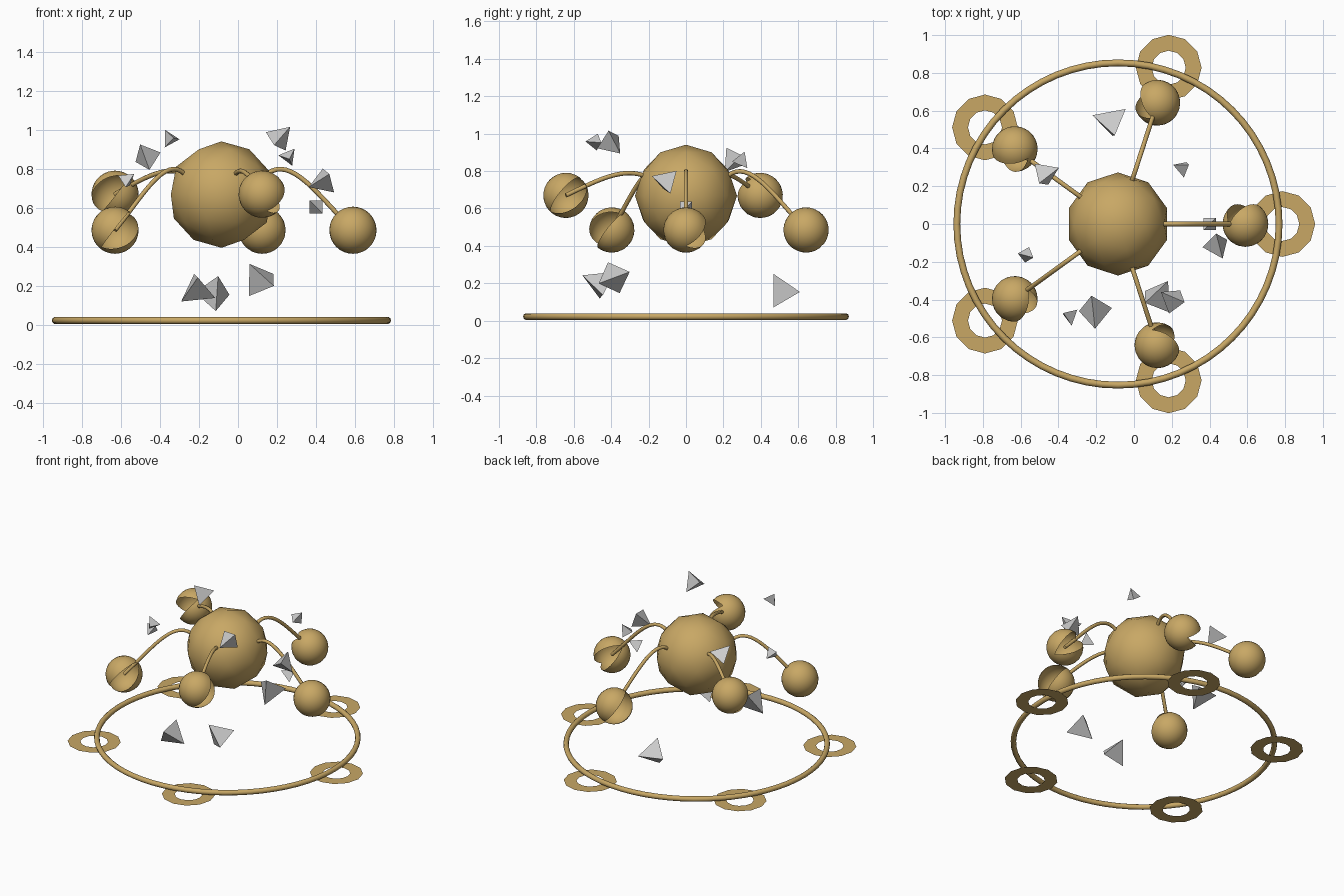
import bpy, bmesh, math
from mathutils import Vector, Matrix

if "Cube" in bpy.data.objects:
    bpy.data.objects.remove(bpy.data.objects["Cube"])

CX = -0.085  # axis of the whole arrangement

gold = bpy.data.materials.new("gold")
gold.diffuse_color = (0.58, 0.39, 0.13, 1)
gold.use_nodes = True
gold.node_tree.nodes["Principled BSDF"].inputs["Base Color"].default_value = gold.diffuse_color


def polar(r, a, z):
    return Vector((CX + r * math.cos(a), r * math.sin(a), z))


def add_mesh(name, bm, mat=None, smooth=False):
    me = bpy.data.meshes.new(name)
    bm.to_mesh(me)
    bm.free()
    ob = bpy.data.objects.new(name, me)
    bpy.context.collection.objects.link(ob)
    if mat:
        me.materials.append(mat)
    for p in me.polygons:
        p.use_smooth = smooth
    return ob


# Central low-poly ball
bm = bmesh.new()
bmesh.ops.create_icosphere(bm, subdivisions=2, radius=0.273)
core = add_mesh("core_ball", bm, gold, True)
core.location = (CX, 0, 0.668)

# Base ring
bpy.ops.mesh.primitive_torus_add(location=(CX, 0, 0.022), major_radius=0.853,
                                 minor_radius=0.018, major_segments=64, minor_segments=10)
ring = bpy.context.object
ring.name = "base_ring"
ring.data.materials.append(gold)
bpy.ops.object.shade_smooth()


def foot_washer(i, a):
    bm = bmesh.new()
    loops = [[bm.verts.new((r * math.cos(k * math.pi / 6), r * math.sin(k * math.pi / 6), 0))
              for k in range(12)] for r in (0.09, 0.174)]
    inner, outer = loops
    for k in range(12):
        n = (k + 1) % 12
        bm.faces.new((inner[k], outer[k], outer[n], inner[n]))
    add_mesh(f"foot_washer_{i}", bm, gold).location = polar(0.87, a, 0)


def stem(i, a, z_end):
    low = z_end < 0.55
    p = [(0.235, 0.775), (0.36, 0.87 if low else 0.82),
         (0.5, 0.66 if low else 0.75), (0.675, z_end)]
    cu = bpy.data.curves.new(f"stem_{i}", 'CURVE')
    cu.dimensions = '3D'
    cu.bevel_depth = 0.012
    cu.bevel_resolution = 2
    cu.resolution_u = 16
    cu.use_fill_caps = True
    sp = cu.splines.new('BEZIER')
    sp.bezier_points.add(1)
    b0, b1 = sp.bezier_points
    q = [polar(r, a, z) for r, z in p]
    for b in (b0, b1):
        b.handle_left_type = b.handle_right_type = 'FREE'
    b0.co, b0.handle_left, b0.handle_right = q[0], q[0], q[1]
    b1.co, b1.handle_left, b1.handle_right = q[3], q[2], q[3]
    cu.materials.append(gold)
    bpy.context.collection.objects.link(bpy.data.objects.new(f"stem_{i}", cu))


def head(i, a, z):
    # Sphere shell with an open slot facing sideways
    bm = bmesh.new()
    bmesh.ops.create_uvsphere(bm, u_segments=24, v_segments=16, radius=0.121)
    gap = []
    for f in bm.faces:
        c = f.calc_center_median()
        if abs(math.atan2(c.x, c.y)) < math.radians(30):
            gap.append(f)
    bmesh.ops.delete(bm, geom=gap, context='FACES')
    tilt = Matrix.Rotation(a, 4, 'Z') @ Matrix.Rotation(math.radians(-45), 4, 'Y')
    bmesh.ops.transform(bm, matrix=tilt, verts=bm.verts)
    add_mesh(f"head_{i}", bm, gold, True).location = polar(0.675, a, z)


# Five arms with alternating heights
for i, z in enumerate((0.485, 0.485, 0.67, 0.485, 0.67)):
    a = i * math.tau / 5
    foot_washer(i, a)
    stem(i, a, z)
    head(i, a, z)

# Floating tetrahedral shards: x, y, z, radius
shards = [
    (0.40, 0.0, 0.605, 0.057), (0.26, 0.30, 0.86, 0.055),
    (-0.47, 0.26, 0.86, 0.085), (-0.57, -0.165, 0.74, 0.052),
    (-0.345, -0.485, 0.955, 0.055), (0.21, -0.40, 0.955, 0.085),
    (0.44, -0.11, 0.74, 0.085), (-0.12, 0.53, 0.16, 0.11),
    (-0.21, -0.46, 0.19, 0.108), (0.12, -0.385, 0.23, 0.108),
]
for i, (x, y, z, r) in enumerate(shards):
    bm = bmesh.new()
    s = r / math.sqrt(3)
    v = [bm.verts.new((s * p, s * q, s * t))
         for p, q, t in ((1, 1, 1), (-1, -1, 1), (-1, 1, -1), (1, -1, -1))]
    for f in ((2, 1, 0), (0, 3, 2), (1, 3, 0), (2, 3, 1)):
        bm.faces.new([v[k] for k in f])
    bmesh.ops.recalc_face_normals(bm, faces=bm.faces)
    ob = add_mesh(f"shard_{i}", bm)
    ob.location = (x, y, z)
    ob.rotation_euler = (i * 1.0, 0, i * 0.7)
